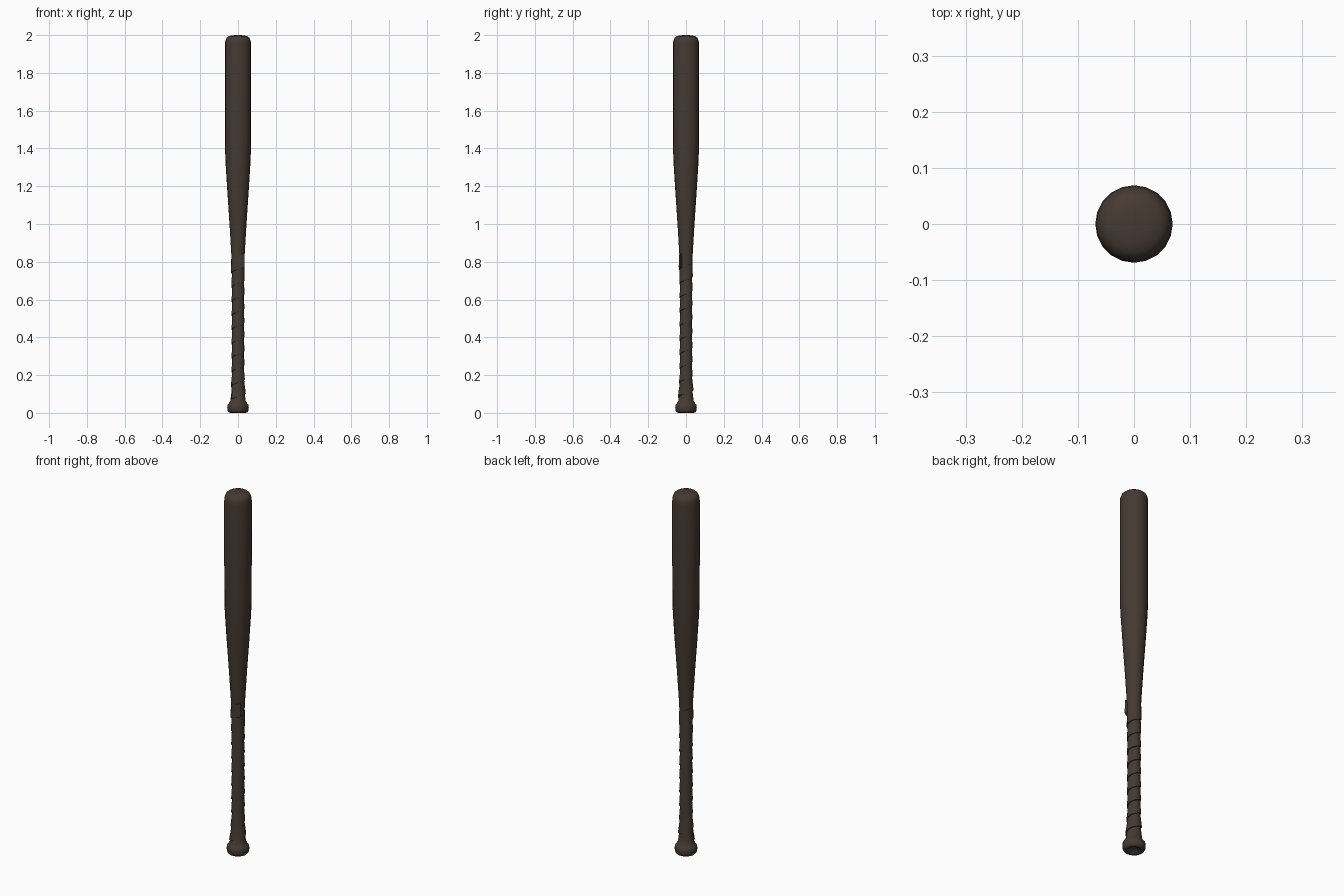
import bpy, bmesh, math

if "Cube" in bpy.data.objects:
    bpy.data.objects.remove(bpy.data.objects["Cube"])

wood = bpy.data.materials.new("dark_brown")
wood.diffuse_color = (0.060, 0.042, 0.032, 1)
wood.use_nodes = True
wood.node_tree.nodes["Principled BSDF"].inputs["Base Color"].default_value = wood.diffuse_color

SIDES = 20
# radius, height from the hollow underside of the knob to the rounded tip
PROFILE = [(0, 0.018), (0.02, 0.014), (0.032, 0.003), (0.04, 0.0), (0.05, 0.003), (0.056, 0.014),
           (0.057, 0.03), (0.055, 0.043), (0.048, 0.052), (0.041, 0.062), (0.036, 0.10),
           (0.032, 0.15), (0.029, 0.22), (0.029, 0.62), (0.031, 0.74), (0.036, 0.85),
           (0.045, 1.0), (0.057, 1.18), (0.065, 1.31), (0.068, 1.38), (0.069, 1.6),
           (0.069, 1.95), (0.067, 1.97), (0.061, 1.985), (0.05, 1.994), (0.03, 1.999), (0, 2.0)]


def radius_at(z):
    pts = [p for p in PROFILE if p[1] >= 0.052]
    for (r0, z0), (r1, z1) in zip(pts, pts[1:]):
        if z0 <= z <= z1:
            return r0 + (r1 - r0) * (z - z0) / (z1 - z0)
    return pts[0][0]


def finish(bm, name, angle):
    bmesh.ops.remove_doubles(bm, verts=bm.verts, dist=1e-6)
    bmesh.ops.recalc_face_normals(bm, faces=bm.faces)
    me = bpy.data.meshes.new(name)
    bm.to_mesh(me)
    bm.free()
    ob = bpy.data.objects.new(name, me)
    bpy.context.collection.objects.link(ob)
    me.materials.append(wood)
    bpy.ops.object.select_all(action='DESELECT')
    ob.select_set(True)
    bpy.context.view_layer.objects.active = ob
    bpy.ops.object.shade_smooth_by_angle(angle=math.radians(angle))
    return ob


# Bat body: turned profile
bm = bmesh.new()
verts = [bm.verts.new((r, 0, z)) for r, z in PROFILE]
edges = [bm.edges.new(p) for p in zip(verts, verts[1:])]
bmesh.ops.spin(bm, geom=verts + edges, cent=(0, 0, 0), axis=(0, 0, 1),
               angle=2 * math.pi, steps=SIDES, use_merge=False)
finish(bm, "bat_body", 50)

# Grip tape: helical strip whose lower edge overhangs the turn below
PITCH, WIDTH = 0.075, 0.074
START, END = -1.15, 8.14          # turns, counted from the front
SECTION = [(-0.002, 0.0), (0.0055, 0.0), (0.005, 0.014), (0.003, 0.045),
           (0.0015, WIDTH), (-0.002, WIDTH)]     # offset from the body, height
bm = bmesh.new()
rings = []
steps = int((END - START) * SIDES)
for i in range(steps + 1):
    turn = START + (END - START) * i / steps
    a = -math.pi / 2 + turn * 2 * math.pi
    lift = max(0.0, 1 - (END - turn) / 0.14)     # loose flap at the end
    ring = []
    for k, (off, dz) in enumerate(SECTION):
        z = 0.16 + PITCH * turn + dz
        r = radius_at(z) + off
        if 0 < k < 5:
            r += 0.007 * lift
        ring.append(bm.verts.new((r * math.cos(a), r * math.sin(a), z)))
    rings.append(ring)
n = len(SECTION)
for a, b in zip(rings, rings[1:]):
    for k in range(n):
        bm.faces.new((a[k], a[(k + 1) % n], b[(k + 1) % n], b[k]))
bm.faces.new(rings[0])
bm.faces.new(rings[-1])
finish(bm, "grip_tape", 40)
